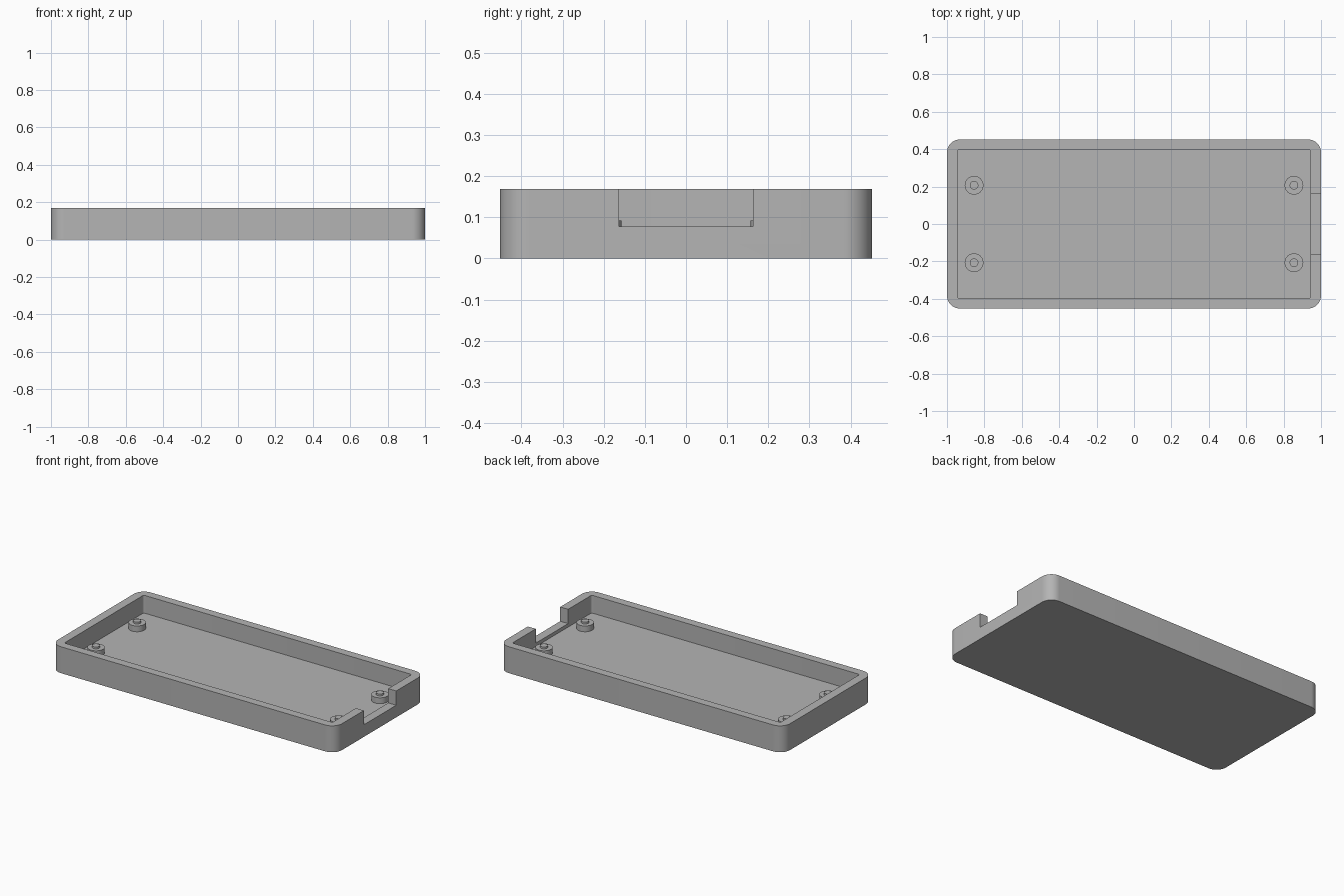
import bpy, bmesh, math

cube = bpy.data.objects.get("Cube")
if cube:
    bpy.data.objects.remove(cube, do_unlink=True)

HEIGHT = 0.168
FLOOR = 0.055
SILL = 0.077

grey = bpy.data.materials.new("plain grey")
grey.use_nodes = True
colour = (0.46, 0.46, 0.46, 1)
grey.diffuse_color = colour
grey.node_tree.nodes["Principled BSDF"].inputs["Base Color"].default_value = colour


def extruded(name, outline, z0, z1):
    """Solid prism raised from a flat outline."""
    bm = bmesh.new()
    base = bm.faces.new([bm.verts.new((x, y, z0)) for x, y in outline])
    top = bmesh.ops.extrude_face_region(bm, geom=[base])["geom"]
    verts = [g for g in top if isinstance(g, bmesh.types.BMVert)]
    bmesh.ops.translate(bm, verts=verts, vec=(0, 0, z1 - z0))
    bmesh.ops.recalc_face_normals(bm, faces=bm.faces)
    mesh = bpy.data.meshes.new(name)
    bm.to_mesh(mesh)
    bm.free()
    mesh.materials.append(grey)
    obj = bpy.data.objects.new(name, mesh)
    bpy.context.collection.objects.link(obj)
    return obj


def rounded_rect(hx, hy, r, steps):
    points = []
    for i, (sx, sy) in enumerate([(1, 1), (-1, 1), (-1, -1), (1, -1)]):
        for k in range(steps + 1):
            a = math.pi / 2 * (i + k / steps)
            points.append((sx * (hx - r) + r * math.cos(a),
                           sy * (hy - r) + r * math.sin(a)))
    return points


def circle(cx, cy, r, n=40):
    return [(cx + r * math.cos(math.tau * k / n),
             cy + r * math.sin(math.tau * k / n)) for k in range(n)]


def smooth(obj):
    bpy.ops.object.select_all(action="DESELECT")
    obj.select_set(True)
    bpy.context.view_layer.objects.active = obj
    bpy.ops.object.shade_smooth_by_angle(angle=math.radians(30))


# Open tray: outer block, hollowed cavity and cable notch in the +x wall
tray = extruded("tray", rounded_rect(1.0, 0.452, 0.07, 12), 0, HEIGHT)
cutters = [
    extruded("cavity_cutter", rounded_rect(0.944, 0.399, 0.012, 5), FLOOR, HEIGHT + 0.1),
    extruded("notch_cutter", [(0.9, -0.163), (1.1, -0.163), (1.1, 0.163), (0.9, 0.163)],
             SILL, HEIGHT + 0.15),
]
for cutter in cutters:
    cutter.hide_render = True
    mod = tray.modifiers.new(cutter.name, "BOOLEAN")
    mod.operation = "DIFFERENCE"
    mod.solver = "EXACT"
    mod.object = cutter
    bpy.ops.object.select_all(action="DESELECT")
    tray.select_set(True)
    bpy.context.view_layer.objects.active = tray
    bpy.ops.object.modifier_apply(modifier=mod.name)
for cutter in cutters:
    bpy.data.objects.remove(cutter, do_unlink=True)
smooth(tray)

# Four standoffs, each with a small locating pin
for sx, x_name in ((1, "left"), (-1, "right")):
    for sy, y_name in ((-1, "front"), (1, "back")):
        x, y = sx * 0.855, sy * 0.207
        label = f"{y_name}_{x_name}"
        smooth(extruded(f"standoff_{label}", circle(x, y, 0.05), FLOOR - 0.005, 0.092))
        smooth(extruded(f"pin_{label}", circle(x, y, 0.023), 0.088, 0.104))
